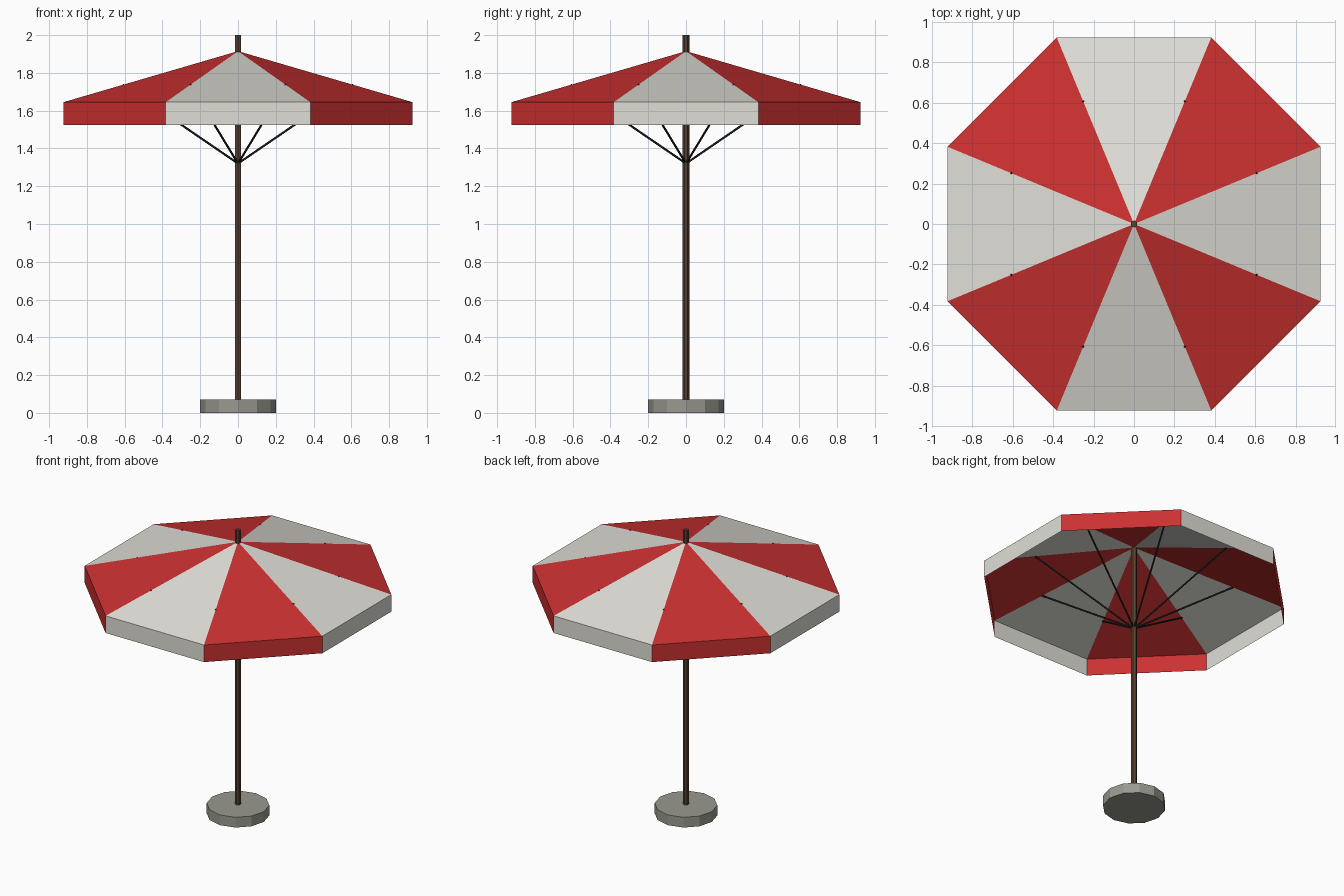
import bpy, bmesh, math
from mathutils import Vector

if "Cube" in bpy.data.objects:
    bpy.data.objects.remove(bpy.data.objects["Cube"])


def material(name, rgb):
    m = bpy.data.materials.new(name)
    m.diffuse_color = (*rgb, 1.0)
    m.use_nodes = True
    m.node_tree.nodes["Principled BSDF"].inputs["Base Color"].default_value = m.diffuse_color
    return m


RED = material("red cloth", (0.60, 0.03, 0.03))
WHITE = material("off white cloth", (0.74, 0.73, 0.68))
BROWN = material("brown wood", (0.10, 0.055, 0.028))
GREY = material("grey stone", (0.32, 0.32, 0.28))
BLACK = material("dark metal", (0.018, 0.018, 0.017))


def rod(name, start, end, radius, sides, mat):
    a, b = Vector(start), Vector(end)
    d = b - a
    bpy.ops.mesh.primitive_cylinder_add(vertices=sides, radius=radius, depth=d.length,
                                        location=(a + b) / 2)
    ob = bpy.context.object
    if abs(d.x) + abs(d.y) > 1e-6:
        ob.rotation_euler = d.to_track_quat('Z', 'Y').to_euler()
    ob.name = name
    ob.data.materials.append(mat)
    return ob


# Foot and pole
rod("base", (0, 0, 0), (0, 0, 0.072), 0.2, 12, GREY)
rod("pole", (0, 0, 0.03), (0, 0, 2.0), 0.018, 6, BROWN)

# Canopy: eight sloped panels, each with a hanging valance, alternating colours
APEX, RIM, HEM = 1.915, 1.645, 1.525
angles = [math.radians(22.5 + 45 * i) for i in range(8)]
bm = bmesh.new()
top = bm.verts.new((0, 0, APEX))
rim = [bm.verts.new((math.cos(a), math.sin(a), RIM)) for a in angles]
hem = [bm.verts.new((math.cos(a), math.sin(a), HEM)) for a in angles]
for i in range(8):
    j = (i + 1) % 8
    panel = bm.faces.new((top, rim[i], rim[j]))
    valance = bm.faces.new((rim[i], hem[i], hem[j], rim[j]))
    panel.material_index = valance.material_index = i % 2
mesh = bpy.data.meshes.new("canopy")
bm.to_mesh(mesh)
bm.free()
mesh.materials.append(RED)
mesh.materials.append(WHITE)
bpy.context.collection.objects.link(bpy.data.objects.new("canopy", mesh))

# Ribs from the pole to the canopy seams
REACH = 0.66
for i, a in enumerate(angles):
    end = (REACH * math.cos(a), REACH * math.sin(a), APEX - (APEX - RIM) * REACH)
    rod(f"rib_{i + 1}", (0, 0, 1.32), end, 0.006, 5, BLACK)
